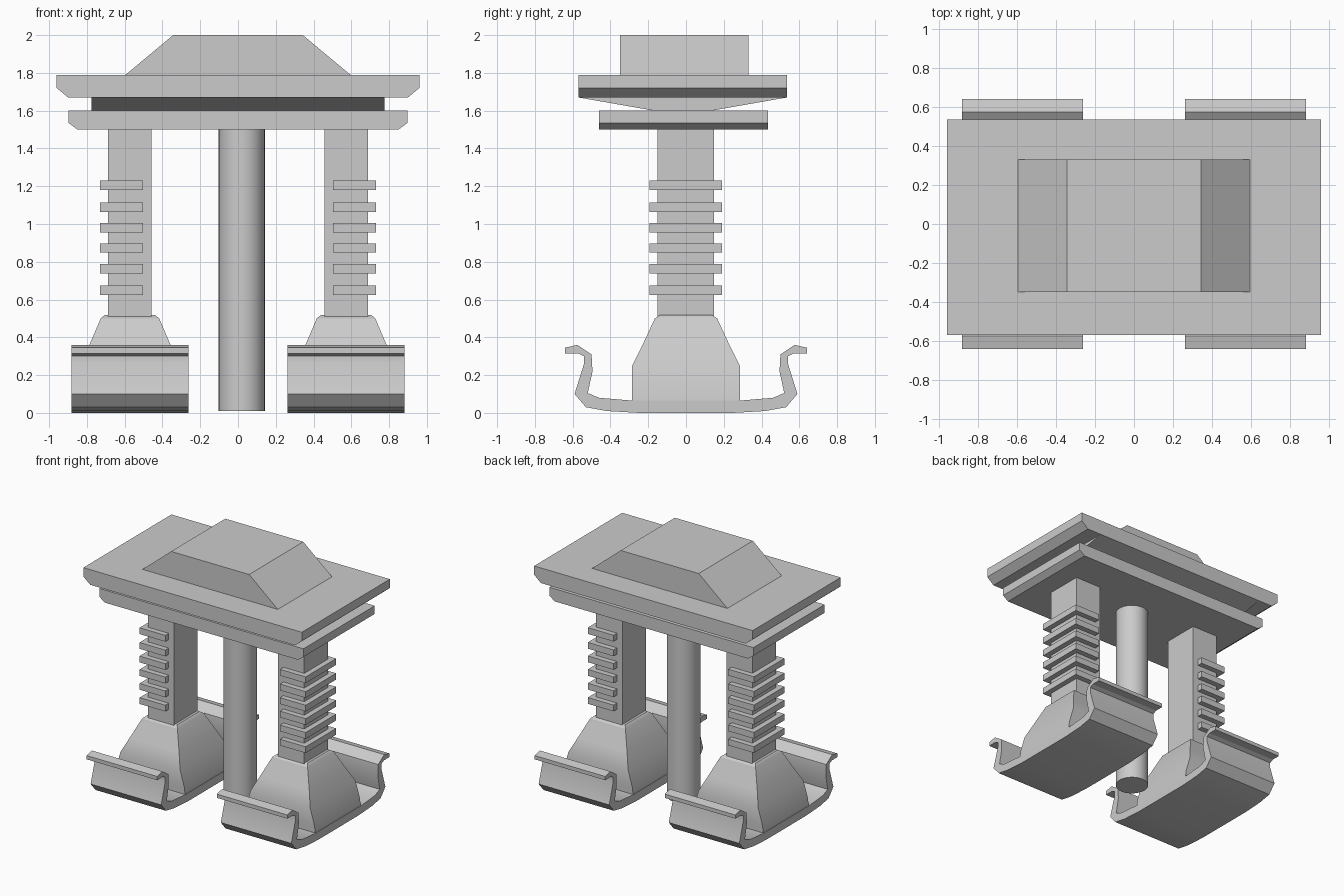
import bpy, bmesh, math

if "Cube" in bpy.data.objects:
    bpy.data.objects.remove(bpy.data.objects["Cube"], do_unlink=True)

grey = bpy.data.materials.new("plain grey")
grey.use_nodes = True
COLOR = (0.6, 0.6, 0.6, 1)
grey.diffuse_color = COLOR
grey.node_tree.nodes["Principled BSDF"].inputs["Base Color"].default_value = COLOR


def finish(name, bm, angle=None):
    bmesh.ops.recalc_face_normals(bm, faces=bm.faces)
    mesh = bpy.data.meshes.new(name)
    bm.to_mesh(mesh)
    bm.free()
    mesh.materials.append(grey)
    obj = bpy.data.objects.new(name, mesh)
    bpy.context.collection.objects.link(obj)
    if angle:
        bpy.ops.object.select_all(action="DESELECT")
        obj.select_set(True)
        bpy.context.view_layer.objects.active = obj
        bpy.ops.object.shade_smooth_by_angle(angle=math.radians(angle))
    return obj


def loft(name, rings, angle=None):
    """Skin a list of equally long point rings and cap both ends."""
    bm = bmesh.new()
    loops = [[bm.verts.new(p) for p in ring] for ring in rings]
    n = len(loops[0])
    for a, b in zip(loops, loops[1:]):
        for i in range(n):
            j = (i + 1) % n
            bm.faces.new((a[i], a[j], b[j], b[i]))
    bm.faces.new(loops[0])
    bm.faces.new(loops[-1])
    return finish(name, bm, angle)


def prism_x(name, profile, x0, x1, angle=None):
    return loft(name, [[(x, y, z) for y, z in profile] for x in (x0, x1)], angle)


def prism_y(name, profile, y0, y1):
    return loft(name, [[(x, y, z) for x, z in profile] for y in (y0, y1)])


def box(name, x0, x1, y0, y1, z0, z1):
    return prism_y(name, [(x0, z0), (x1, z0), (x1, z1), (x0, z1)], y0, y1)


def mirrored(half):
    return half + [(-a, b) for a, b in reversed(half)]


# Roof: trapezoid cap, chamfered slab, wedge neck and lower slab
prism_y("roof_cap", mirrored([(0.595, 1.78), (0.595, 1.79), (0.343, 2.0)]), -0.35, 0.33)
prism_y("roof_slab", mirrored([(0.90, 1.67), (0.96, 1.72), (0.96, 1.79)]), -0.57, 0.535)
prism_x("roof_neck", [(-0.57, 1.67), (-0.17, 1.60), (0.135, 1.60), (0.535, 1.67)], -0.775, 0.775)
prism_y("lower_slab", mirrored([(0.85, 1.50), (0.897, 1.535), (0.897, 1.60)]), -0.46, 0.435)

# Central round column
bm = bmesh.new()
bmesh.ops.create_cone(bm, cap_ends=True, segments=32, radius1=0.122, radius2=0.122, depth=1.5)
bmesh.ops.translate(bm, verts=bm.verts, vec=(0.02, 0, 0.76))
finish("center_column", bm, 30)

# Curled clip section, outer skin first and then the inner skin
clip_half = [(0.25, 0.0), (0.42, 0.01), (0.53, 0.03), (0.59, 0.10), (0.54, 0.26),
             (0.54, 0.30), (0.57, 0.315), (0.64, 0.315), (0.64, 0.345), (0.575, 0.36),
             (0.50, 0.31), (0.495, 0.22), (0.52, 0.105), (0.46, 0.08), (0.285, 0.065)]

# Foot sections: height, half width, half depth
foot_sections = [(0.04, 0.309, 0.285), (0.12, 0.300, 0.285), (0.25, 0.262, 0.285),
                 (0.36, 0.215, 0.230), (0.50, 0.155, 0.165), (0.517, 0.135, 0.140)]

fin_heights = [0.65, 0.763, 0.873, 0.98, 1.088, 1.205]

for side, s in (("left", 1), ("right", -1)):
    cx = 0.572 * s
    prism_x(side + "_clip", mirrored(clip_half), cx - 0.31, cx + 0.31, 25)
    loft(side + "_foot",
         [[(cx - w, -d, z), (cx + w, -d, z), (cx + w, d, z), (cx - w, d, z)]
          for z, w, d in foot_sections], 30)
    box(side + "_post", cx - 0.115, cx + 0.115, -0.15, 0.147, 0.51, 1.51)
    # Cooling-style fins sit proud of the front, back and outer faces
    for i, z in enumerate(fin_heights):
        fx = cx + 0.045 * s
        box(f"{side}_fin_{i + 1}", fx - 0.113, fx + 0.113, -0.193, 0.19, z - 0.025, z + 0.025)
